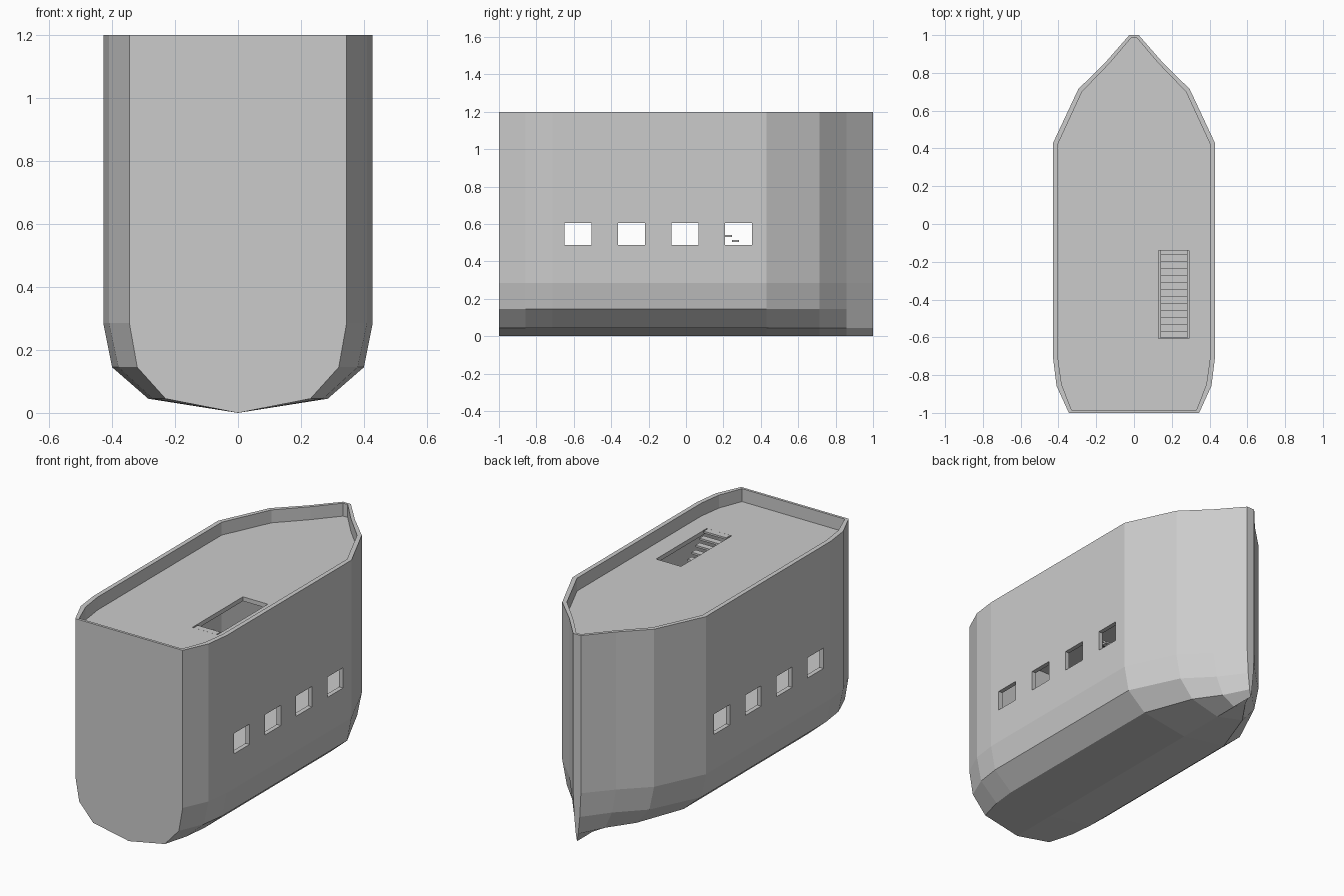
import bpy, bmesh

if "Cube" in bpy.data.objects:
    bpy.data.objects.remove(bpy.data.objects["Cube"], do_unlink=True)

grey = bpy.data.materials.new("plain_grey")
grey.use_nodes = True
grey.diffuse_color = (0.6, 0.6, 0.6, 1)
grey.node_tree.nodes["Principled BSDF"].inputs["Base Color"].default_value = (0.6, 0.6, 0.6, 1)

HEIGHT, DECK, DECK_UNDER, FLOOR = 1.2, 1.125, 1.1, 0.475


def loft(name, rings):
    """Skin a row of equal closed rings and cap both ends."""
    bm = bmesh.new()
    rows = [[bm.verts.new(p) for p in ring] for ring in rings]
    for a, b in zip(rows, rows[1:]):
        for i in range(len(a)):
            j = (i + 1) % len(a)
            bm.faces.new((a[i], a[j], b[j], b[i]))
    bm.faces.new(rows[0])
    bm.faces.new(rows[-1])
    bmesh.ops.recalc_face_normals(bm, faces=bm.faces)
    mesh = bpy.data.meshes.new(name)
    bm.to_mesh(mesh)
    bm.free()
    mesh.materials.append(grey)
    obj = bpy.data.objects.new(name, mesh)
    bpy.context.collection.objects.link(obj)
    return obj


def prism(name, outline, z0, z1):
    return loft(name, [[(x, y, z) for x, y in outline] for z in (z0, z1)])


def box(name, x0, x1, y0, y1, z0, z1):
    return prism(name, [(x0, y0), (x1, y0), (x1, y1), (x0, y1)], z0, z1)


def cut(target, cutter):
    """Subtract a cutter, apply the result and discard the cutter."""
    cutter.hide_render = True
    mod = target.modifiers.new("cut", "BOOLEAN")
    mod.operation, mod.solver, mod.object = "DIFFERENCE", "EXACT", cutter
    bpy.context.view_layer.objects.active = target
    bpy.ops.object.modifier_apply(modifier=mod.name)
    bpy.data.objects.remove(cutter, do_unlink=True)


# Hull: y, then half widths at the side, upper chine and lower chine
stations = [
    (-1.0, 0.345, 0.32, 0.23),
    (-0.857, 0.41, 0.38, 0.27),
    (-0.714, 0.428, 0.40, 0.285),
    (0.43, 0.428, 0.40, 0.285),
    (0.714, 0.295, 0.265, 0.18),
    (0.857, 0.15, 0.125, 0.08),
    (1.0, 0.025, 0.018, 0.008),
]
rings = []
for y, side, upper, lower in stations:
    half = [(side, HEIGHT), (side, 0.285), (upper, 0.145), (lower, 0.045)]
    rings.append([(x, y, z) for x, z in half] + [(0, y, 0)]
                 + [(-x, y, z) for x, z in reversed(half)])
hull = loft("hull", rings)

# Sunken deck inside the bulwark, and the hollow room below it
inner = [(0.33, -0.985), (0.383, -0.85), (0.402, -0.714), (0.402, 0.425),
         (0.275, 0.7), (0.13, 0.85), (0.015, 0.985)]
outline = inner + [(-x, y) for x, y in reversed(inner)]
cut(hull, prism("bulwark_cutter", outline, DECK, HEIGHT + 0.1))
cut(hull, prism("room_cutter", outline, FLOOR, DECK_UNDER))

# Window pairs straight through both sides
for i in range(4):
    y = -0.577 + i * 0.286
    cut(hull, box("window_cutter", -0.6, 0.6, y - 0.072, y + 0.072, 0.487, 0.605))

# Stairwell opening in the deck
cut(hull, box("stairwell_cutter", 0.13, 0.29, -0.605, -0.14, DECK_UNDER - 0.05, DECK + 0.03))

# Floating treads running down towards the bow
for i in range(24):
    y, z = -0.586 + i * 0.037, DECK - i * 0.0265
    box(f"stair_tread_{i + 1}", 0.139, 0.284, y - 0.0185, y + 0.0185, z - 0.011, z)
